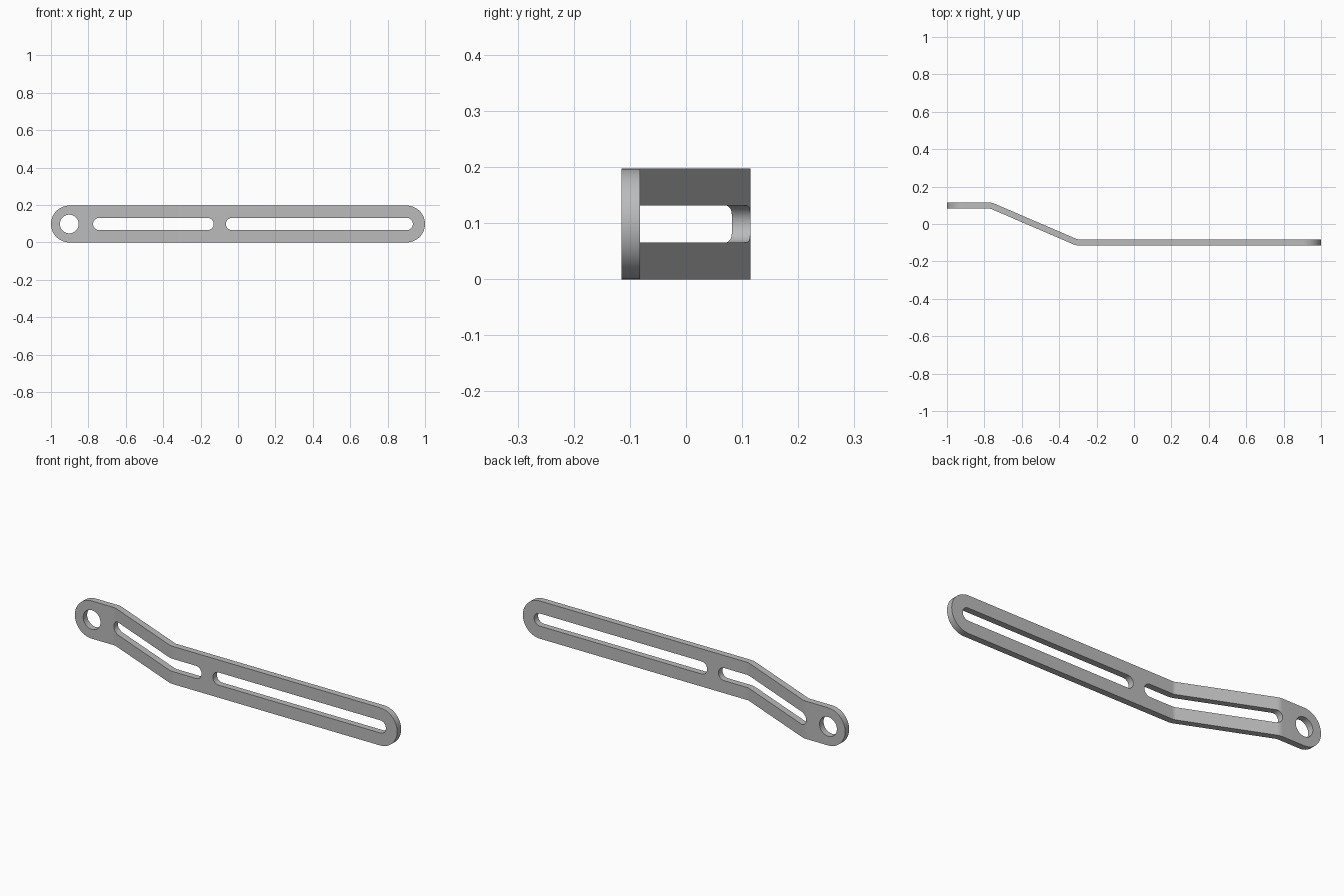
import bpy, bmesh, math
from mathutils import Vector

cube = bpy.data.objects.get("Cube")
if cube:
    bpy.data.objects.remove(cube, do_unlink=True)

HEIGHT, THICK, DEPTH = 0.197, 0.033, 0.23
MID = HEIGHT / 2
OFFSET = (DEPTH - THICK) / 2

# Brushed metal colour
metal = bpy.data.materials.new("metal_grey")
metal.use_nodes = True
colour = (0.5, 0.5, 0.5, 1)
metal.diffuse_color = colour
metal.node_tree.nodes["Principled BSDF"].inputs["Base Color"].default_value = colour


def prism(name, outline, direction):
    """Extrude a closed outline of 3D points along a direction."""
    bm = bmesh.new()
    face = bm.faces.new([bm.verts.new(p) for p in outline])
    grown = bmesh.ops.extrude_face_region(bm, geom=[face])["geom"]
    bmesh.ops.translate(bm, vec=direction,
                        verts=[v for v in grown if isinstance(v, bmesh.types.BMVert)])
    bmesh.ops.recalc_face_normals(bm, faces=bm.faces)
    mesh = bpy.data.meshes.new(name)
    bm.to_mesh(mesh)
    bm.free()
    mesh.materials.append(metal)
    obj = bpy.data.objects.new(name, mesh)
    bpy.context.collection.objects.link(obj)
    return obj


def pill(name, left, right, radius, steps=24):
    """Round-ended prism running through the strip from front to back."""
    points = []
    for centre, start in ((right - radius, -90), (left + radius, 90)):
        for i in range(steps + 1):
            a = math.radians(start + 180 * i / steps)
            points.append((centre + radius * math.cos(a), -0.5, MID + radius * math.sin(a)))
    if right - left <= 2 * radius + 0.0001:      # full circle: drop repeated points
        points = points[:steps] + points[steps + 1:-1]
    cutter = prism(name, points, (0, 1, 0))
    cutter.hide_render = True
    return cutter


def rounded_path(corners, trim, steps=5):
    """Soften the inner corners of a path with small quadratic bends."""
    path = [corners[0]]
    for before, here, after in zip(corners, corners[1:], corners[2:]):
        a = here + (before - here).normalized() * trim
        b = here + (after - here).normalized() * trim
        for i in range(steps + 1):
            t = i / steps
            path.append(a * (1 - t) ** 2 + here * 2 * t * (1 - t) + b * t ** 2)
    return path + [corners[-1]]


def offset_path(path, distance):
    """Shift a path sideways with mitred joints."""
    result = []
    for i, p in enumerate(path):
        d1 = (p - path[max(i - 1, 0)]).normalized()
        d2 = (path[min(i + 1, len(path) - 1)] - p).normalized()
        d = (d1 + d2).normalized()
        half = d.dot(d2 if d2.length else d1)
        result.append(p + Vector((-d.y, d.x)) * distance / half)
    return result


# Bent strip, folded twice to step from the back plane to the front plane
centre_line = rounded_path([Vector((-1.1, OFFSET)), Vector((-0.764, OFFSET)),
                            Vector((-0.306, -OFFSET)), Vector((1.1, -OFFSET))], 0.012)
outline = offset_path(centre_line, THICK / 2) + offset_path(centre_line, -THICK / 2)[::-1]
strip = prism("slotted_bracket", [(p.x, p.y, 0) for p in outline], (0, 0, HEIGHT))

# Rounded ends, bolt hole and two slots
cutters = [
    (pill("rounded_ends", -1, 1, MID), 'INTERSECT'),
    (pill("bolt_hole", -0.952, -0.852, 0.05), 'DIFFERENCE'),
    (pill("short_slot", -0.775, -0.13, 0.033), 'DIFFERENCE'),
    (pill("long_slot", -0.065, 0.935, 0.033), 'DIFFERENCE'),
]
for cutter, operation in cutters:
    mod = strip.modifiers.new(cutter.name, 'BOOLEAN')
    mod.object, mod.operation, mod.solver = cutter, operation, 'EXACT'

# Bake the cuts and remove the cutters
graph = bpy.context.evaluated_depsgraph_get()
strip_mesh = bpy.data.meshes.new_from_object(strip.evaluated_get(graph))
strip.modifiers.clear()
strip.data = strip_mesh
for cutter, _ in cutters:
    bpy.data.objects.remove(cutter, do_unlink=True)

bpy.ops.object.select_all(action='DESELECT')
strip.select_set(True)
bpy.context.view_layer.objects.active = strip
bpy.ops.object.shade_smooth_by_angle(angle=math.radians(30))
